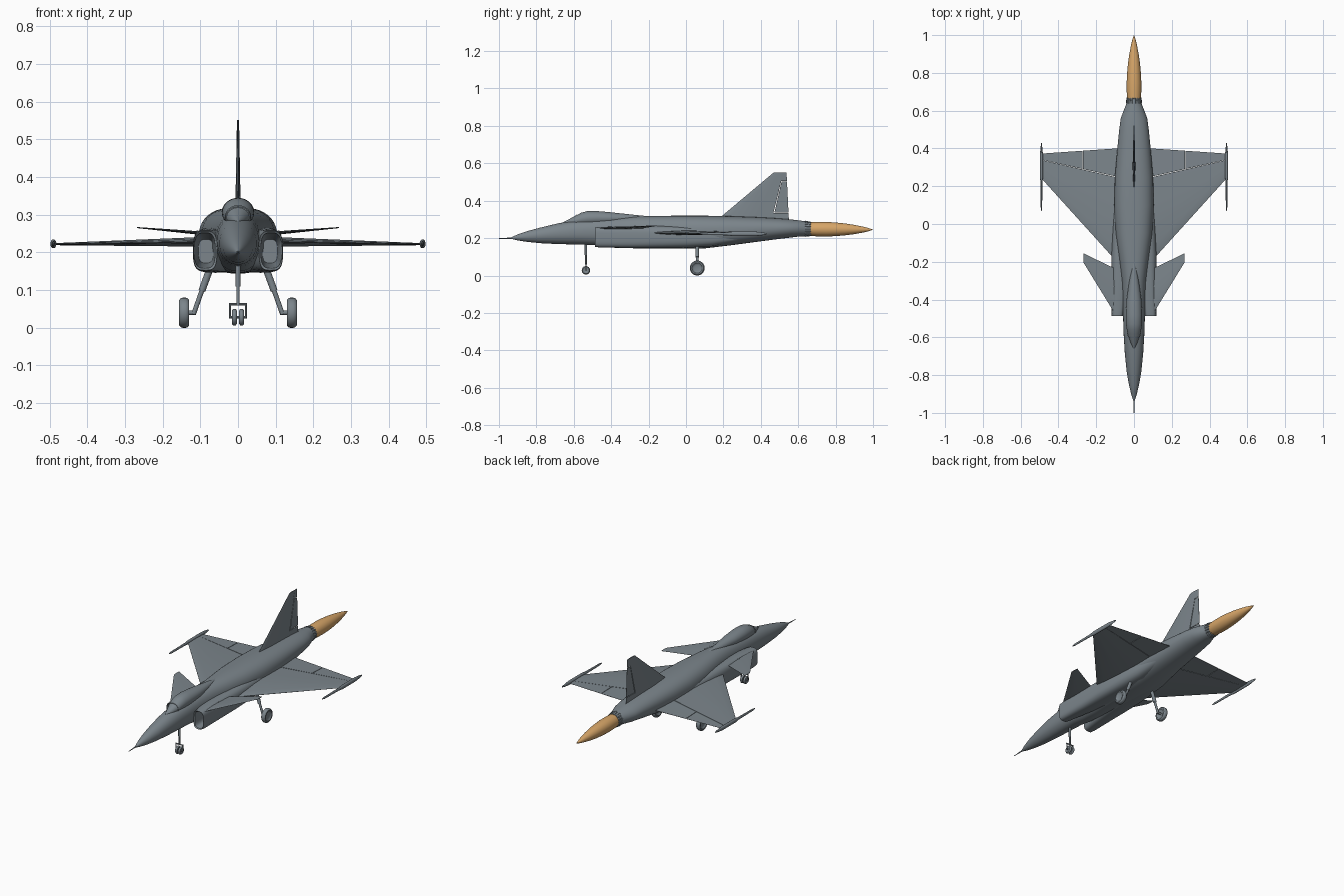
import bpy, bmesh, math
from mathutils import Vector


def material(name, rgb):
    m = bpy.data.materials.new(name)
    m.diffuse_color = (*rgb, 1)
    return m


GREY = material("airframe_grey", (0.20, 0.235, 0.26))
FLAME = material("flame_orange", (0.68, 0.38, 0.14))


def loft(name, rings, mat=GREY, angle=35):
    """Skin a list of equal-length point rings and cap both ends."""
    bm = bmesh.new()
    loops = [[bm.verts.new(p) for p in r] for r in rings]
    n = len(loops[0])
    for a, b in zip(loops, loops[1:]):
        for i in range(n):
            j = (i + 1) % n
            bm.faces.new((a[i], a[j], b[j], b[i]))
    bm.faces.new(loops[0])
    bm.faces.new(loops[-1])
    bmesh.ops.recalc_face_normals(bm, faces=bm.faces)
    me = bpy.data.meshes.new(name)
    bm.to_mesh(me)
    bm.free()
    me.materials.append(mat)
    ob = bpy.data.objects.new(name, me)
    bpy.context.collection.objects.link(ob)
    bpy.ops.object.select_all(action='DESELECT')
    ob.select_set(True)
    bpy.context.view_layer.objects.active = ob
    bpy.ops.object.shade_smooth_by_angle(angle=math.radians(angle))
    return ob


def section(y, w, zb, zt, e=2.0, cx=0.0, n=40):
    """Superellipse cross-section in the xz plane."""
    out = []
    for i in range(n):
        a = 2 * math.pi * i / n
        c, s = math.cos(a), math.sin(a)
        out.append((cx + w * math.copysign(abs(c) ** (2 / e), c), y,
                    (zb + zt) / 2 + (zt - zb) / 2 * math.copysign(abs(s) ** (2 / e), s)))
    return out


def spin(name, start, axis, profile, mat=GREY, n=24, angle=35):
    """Round part: profile of (distance along axis, radius)."""
    q = Vector(axis).to_track_quat('Z', 'Y')
    rings = [[Vector(start) + q @ Vector((r * math.cos(2 * math.pi * i / n),
                                          r * math.sin(2 * math.pi * i / n), t))
              for i in range(n)] for t, r in profile]
    return loft(name, rings, mat, angle)


def rod(name, a, b, r, n=14):
    d = Vector(b) - Vector(a)
    return spin(name, a, d, [(0, r), (d.length, r)], n=n)


def blade(name, sections, normal, f0=0.0, f1=1.0):
    """Wing-like surface from (leading point, trailing point, half thickness)."""
    rings = []
    for le, te, t in sections:
        le, te = Vector(le), Vector(te)
        fs = [f0 + (f1 - f0) * k for k in (0, 0.04, 0.15, 0.4, 0.7, 1)]
        def h(f):
            return t * max(0.06, min(1, (f / 0.35) ** 0.5 if f < 0.35 else 1 - (f - 0.35) / 0.69))
        up = [le.lerp(te, f) + Vector(normal) * h(f) for f in fs]
        lo = [le.lerp(te, f) - Vector(normal) * h(f) for f in fs]
        rings.append(up + lo[::-1])
    return loft(name, rings, angle=25)


# Fuselage
loft("fuselage", [section(*s) for s in (
    (-0.935, 0.004, 0.196, 0.204, 2), (-0.90, 0.015, 0.188, 0.220, 2),
    (-0.85, 0.027, 0.180, 0.237, 2), (-0.78, 0.039, 0.173, 0.256, 2),
    (-0.68, 0.049, 0.168, 0.280, 2.1), (-0.58, 0.055, 0.166, 0.295, 2.2),
    (-0.48, 0.058, 0.162, 0.303, 2.2), (-0.40, 0.060, 0.150, 0.308, 2.3),
    (-0.30, 0.066, 0.146, 0.314, 2.3), (-0.20, 0.078, 0.145, 0.318, 2.4),
    (-0.05, 0.098, 0.144, 0.320, 2.5), (0.10, 0.105, 0.145, 0.320, 2.5),
    (0.25, 0.101, 0.163, 0.317, 2.4), (0.40, 0.088, 0.183, 0.311, 2.2),
    (0.50, 0.078, 0.196, 0.305, 2.1), (0.56, 0.070, 0.203, 0.300, 2),
    (0.60, 0.055, 0.208, 0.295, 2), (0.635, 0.041, 0.210, 0.291, 2))])
spin("nose_probe", (0, -1, 0.198), (0, 1, 0.03), [(0, 0.0015), (0.08, 0.004)], n=10)

# Canopy and windshield frame
loft("canopy", [section(*s) for s in (
    (-0.66, 0.004, 0.270, 0.284), (-0.63, 0.017, 0.268, 0.299),
    (-0.59, 0.031, 0.266, 0.320), (-0.56, 0.038, 0.266, 0.336),
    (-0.53, 0.042, 0.266, 0.344), (-0.48, 0.043, 0.268, 0.345),
    (-0.40, 0.039, 0.274, 0.338), (-0.30, 0.025, 0.285, 0.327),
    (-0.20, 0.006, 0.300, 0.317))])
loft("windshield_frame", [section(-0.592, 0.0325, 0.265, 0.3215),
                          section(-0.584, 0.0345, 0.265, 0.3255)])

# Exhaust nozzle with petals and flame
spin("nozzle", (0, 0.62, 0.25), (0, 1, -0.01),
     [(0, 0.041), (0.02, 0.041), (0.045, 0.037), (0.045, 0.033), (0.03, 0.032)], n=18, angle=15)
for i in range(18):
    a = 2 * math.pi * i / 18
    c, s = math.cos(a), math.sin(a)
    rod("nozzle_petal", (0.041 * c, 0.637, 0.25 + 0.041 * s),
        (0.036 * c, 0.668, 0.249 + 0.036 * s), 0.003, 6)
spin("flame", (0, 0.658, 0.2485), (0, 1, -0.01),
     [(0, 0.036), (0.04, 0.0385), (0.09, 0.039), (0.14, 0.0365), (0.19, 0.032),
      (0.24, 0.025), (0.29, 0.0155), (0.32, 0.008), (0.342, 0.0008)], FLAME, 32)

# Tail fin and rudder
fin = [((0, 0.17, 0.30), (0, 0.55, 0.30), 0.008), ((0, 0.47, 0.552), (0, 0.537, 0.552), 0.003)]
blade("tail_fin", fin, (1, 0, 0), 0, 0.76)
blade("rudder", [((0, 0.215, 0.338), (0, 0.548, 0.338), 0.0075),
                 ((0, 0.41, 0.502), (0, 0.54, 0.502), 0.0042)], (1, 0, 0), 0.775, 1)
blade("fin_tip", [((0, 0.413, 0.505), (0, 0.54, 0.505), 0.0042), fin[1]], (1, 0, 0), 0.7, 1)
blade("fin_base", [fin[0], ((0, 0.21, 0.335), (0, 0.548, 0.335), 0.0075)], (1, 0, 0), 0.7, 1)

for s, side in ((-1, "left"), (1, "right")):
    # Air intake: inner duct, lip, then outer trunk fading into the body
    loft(side + "_intake", [section(y, w, zb, zt, e, s * cx, 32) for y, w, zb, zt, e, cx in (
        (-0.28, 0.020, 0.172, 0.235, 3, 0.085), (-0.482, 0.027, 0.158, 0.252, 3.2, 0.088),
        (-0.486, 0.031, 0.153, 0.257, 3.4, 0.087), (-0.46, 0.034, 0.150, 0.260, 3.4, 0.085),
        (-0.30, 0.048, 0.147, 0.263, 3.4, 0.070), (-0.16, 0.060, 0.146, 0.266, 3.2, 0.060),
        (0.00, 0.058, 0.148, 0.264, 3, 0.056), (0.14, 0.050, 0.156, 0.258, 2.8, 0.053),
        (0.30, 0.040, 0.185, 0.250, 2.5, 0.045))])

    # Main wing with hinged elevons
    root = ((s * 0.05, -0.245, 0.229), (s * 0.05, 0.403, 0.229), 0.015)
    tip = ((s * 0.487, 0.238, 0.222), (s * 0.487, 0.373, 0.222), 0.003)
    blade(side + "_wing", [root, tip], (0, 0, 1), 0, 0.745)

    def station(k):
        return (Vector(root[0]).lerp(Vector(tip[0]), k), Vector(root[1]).lerp(Vector(tip[1]), k),
                root[2] + (tip[2] - root[2]) * k)
    blade(side + "_inner_elevon", [station(0), station(0.502)], (0, 0, 1), 0.751, 1)
    blade(side + "_outer_elevon", [station(0.508), station(1)], (0, 0, 1), 0.751, 1)

    # Wingtip rail
    loft(side + "_wingtip_rail", [section(y, w, 0.223 - h, 0.223 + h, 2, s * 0.49, 16)
                                  for y, w, h in (
        (0.07, 0.0015, 0.002), (0.09, 0.004, 0.006), (0.22, 0.005, 0.008), (0.25, 0.008, 0.012),
        (0.37, 0.008, 0.012), (0.40, 0.005, 0.009), (0.43, 0.002, 0.004))])

    # Foreplane
    blade(side + "_foreplane", [
        ((s * 0.098, -0.482, 0.251), (s * 0.098, -0.235, 0.251), 0.005),
        ((s * 0.13, -0.428, 0.254), (s * 0.13, -0.222, 0.254), 0.0045),
        ((s * 0.268, -0.203, 0.266), (s * 0.268, -0.155, 0.266), 0.0015)], (0, 0, 1))
    rod(side + "_foreplane_pivot", (s * 0.07, -0.33, 0.25), (s * 0.11, -0.33, 0.252), 0.006)

    # Main landing gear
    rod(side + "_main_strut_upper", (s * 0.066, 0.06, 0.18), (s * 0.096, 0.06, 0.098), 0.0095)
    rod(side + "_main_strut_lower", (s * 0.094, 0.06, 0.104), (s * 0.118, 0.06, 0.036), 0.0065)
    rod(side + "_main_axle", (s * 0.112, 0.06, 0.04), (s * 0.145, 0.06, 0.04), 0.006)
    spin(side + "_main_wheel", (s * 0.130, 0.06, 0.04), (s, 0, 0),
         [(0.006, 0.015), (0.003, 0.024), (0, 0.027), (0, 0.034), (0.004, 0.0385), (0.009, 0.04),
          (0.017, 0.04), (0.022, 0.0385), (0.026, 0.034), (0.026, 0.027), (0.023, 0.024),
          (0.020, 0.015)], n=28)

    # Nose wheel and fork leg
    spin(side + "_nose_wheel", (s * 0.003, -0.535, 0.028), (s, 0, 0),
         [(0.002, 0.012), (0, 0.018), (0.003, 0.0215), (0.0065, 0.0225), (0.010, 0.0215),
          (0.013, 0.018), (0.011, 0.012)], n=24)
    rod(side + "_nose_fork_leg", (s * 0.021, -0.535, 0.025), (s * 0.021, -0.535, 0.063), 0.003, 8)

# Nose gear strut, fork bridge and axle
rod("nose_strut_upper", (0, -0.535, 0.11), (0, -0.535, 0.18), 0.0065)
rod("nose_strut_lower", (0, -0.535, 0.06), (0, -0.535, 0.115), 0.0045)
rod("nose_fork_bridge", (-0.024, -0.535, 0.062), (0.024, -0.535, 0.062), 0.0035, 8)
rod("nose_axle", (-0.022, -0.535, 0.028), (0.022, -0.535, 0.028), 0.004, 10)
